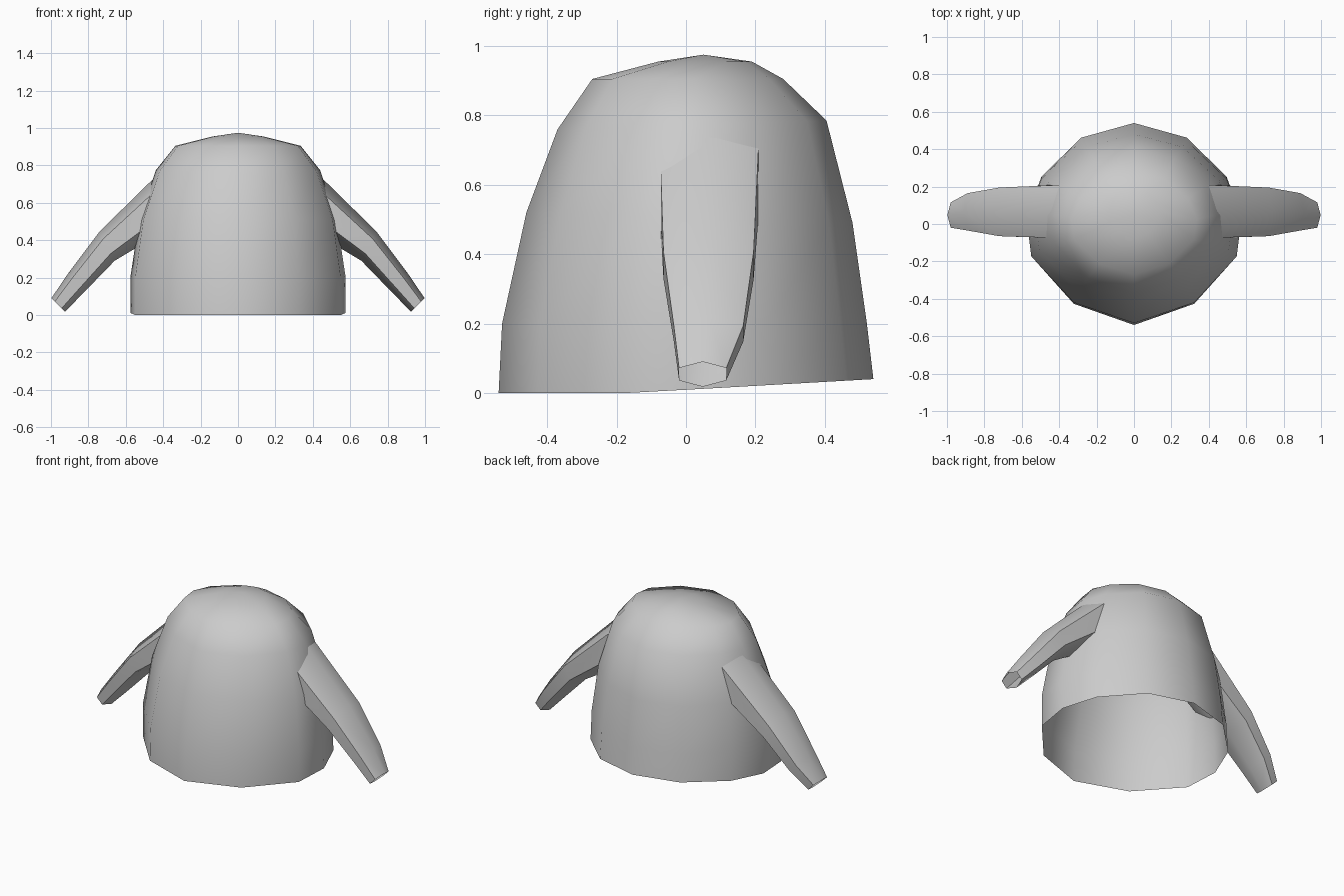
import bpy, math

if "Cube" in bpy.data.objects:
    bpy.data.objects.remove(bpy.data.objects["Cube"])


def make_mesh(name, rings, apex=None):
    """Skin a list of closed rings, optionally closing the last one to a point."""
    n = len(rings[0])
    verts = [p for ring in rings for p in ring]
    faces = []
    for k in range(len(rings) - 1):
        for i in range(n):
            j = (i + 1) % n
            faces.append((k * n + i, k * n + j, (k + 1) * n + j, (k + 1) * n + i))
    if apex:
        verts.append(apex)
        b = (len(rings) - 1) * n
        faces += [(b + i, b + (i + 1) % n, len(verts) - 1) for i in range(n)]
    me = bpy.data.meshes.new(name)
    me.from_pydata(verts, [], faces)
    ob = bpy.data.objects.new(name, me)
    bpy.context.collection.objects.link(ob)
    bpy.ops.object.select_all(action='DESELECT')
    ob.select_set(True)
    bpy.context.view_layer.objects.active = ob
    bpy.ops.object.shade_smooth_by_angle(angle=math.radians(60))
    return ob


# Robe body: 12-sided outline, scaled at each height, open at the hem
half = [(0, -1), (.56, -.79), (.955, -.32), (1, .08), (.86, .47), (.49, .855), (0, 1)]
outline = half + [(-x, y) for x, y in half[-2:0:-1]]
# half width, front y, back y, front z, back z
levels = [
    (.575, -.54, .54, 0, .04),
    (.575, -.53, .52, .20, .21),
    (.53, -.46, .48, .52, .49),
    (.44, -.37, .405, .76, .785),
    (.335, -.27, .28, .905, .905),
    (.135, -.08, .19, .955, .955),
]
rings = []
for k, (w, yf, yb, zf, zb) in enumerate(levels):
    c, r = (yf + yb) / 2, (yb - yf) / 2
    ring = []
    for x, y in outline:
        # the hem is level at the front and lifts toward the back
        t = max(0, (y + .3) / 1.3) if k == 0 else (y + 1) / 2
        ring.append((w * x, c + r * y, zf + (zb - zf) * t))
    rings.append(ring)
make_mesh("robe_body", rings, (0, .05, .975))

# Sleeve: hexagonal tube, open at the cuff
# upper edge (x, z), lower edge (x, z), centre y, half depth
sections = [
    (.37, .81, .46, .41, .067, .142),
    (.74, .447, .66, .29, .065, .13),
    (.912, .217, .82, .125, .065, .10),
    (.998, .09, .925, .018, .048, .068),
]
rings = []
for xt, zt, xb, zb, yc, hy in sections:
    ring = []
    for i in range(6):
        a = math.radians(60 * i)
        t = (1 - math.cos(a)) / 2
        ring.append((xt + (xb - xt) * t,
                     yc - hy * math.sin(a) / math.sin(math.radians(60)),
                     zt + (zb - zt) * t))
    rings.append(ring[::-1])
sleeve = make_mesh("sleeves", rings)
mirror = sleeve.modifiers.new("Mirror", 'MIRROR')
mirror.use_mirror_merge = False

# Keep outward normals consistent on both parts
for ob in (bpy.data.objects["robe_body"], sleeve):
    bpy.ops.object.select_all(action='DESELECT')
    ob.select_set(True)
    bpy.context.view_layer.objects.active = ob
    bpy.ops.object.mode_set(mode='EDIT')
    bpy.ops.mesh.select_all(action='SELECT')
    bpy.ops.mesh.normals_make_consistent(inside=False)
    bpy.ops.object.mode_set(mode='OBJECT')
